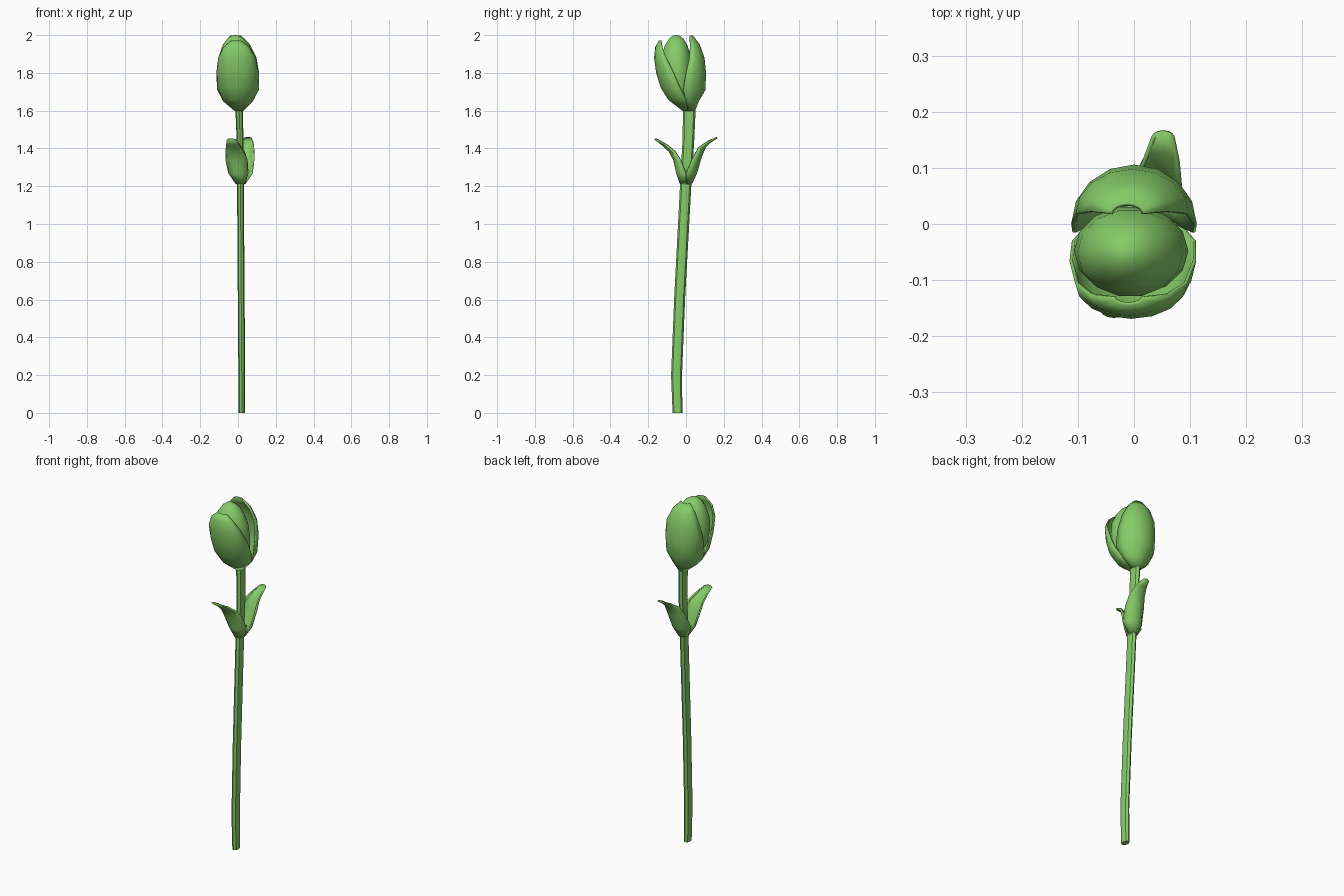
import bpy, bmesh, math

green = bpy.data.materials.new("green")
green.diffuse_color = (0.24, 0.6, 0.14, 1)


def finish(name, bm, thick=0):
    me = bpy.data.meshes.new(name)
    bmesh.ops.recalc_face_normals(bm, faces=bm.faces[:])
    bm.to_mesh(me)
    bm.free()
    ob = bpy.data.objects.new(name, me)
    bpy.context.collection.objects.link(ob)
    me.materials.append(green)
    if thick:
        mod = ob.modifiers.new("thickness", 'SOLIDIFY')
        mod.thickness = thick
        mod.offset = 0
    bpy.ops.object.select_all(action='DESELECT')
    ob.select_set(True)
    bpy.context.view_layer.objects.active = ob
    bpy.ops.object.shade_smooth_by_angle(angle=math.radians(40))
    return ob


def tube(name, rows, sides):
    """Closed loft of ellipses; rows are (z, cx, cy, rx, ry)."""
    bm = bmesh.new()
    rings = [[bm.verts.new((cx + rx * math.cos(2 * math.pi * i / sides),
                            cy + ry * math.sin(2 * math.pi * i / sides), z))
              for i in range(sides)] for z, cx, cy, rx, ry in rows]
    for a, b in zip(rings, rings[1:]):
        for i in range(sides):
            j = (i + 1) % sides
            bm.faces.new((a[i], a[j], b[j], b[i]))
    bm.faces.new(rings[0])
    bm.faces.new(rings[-1])
    return finish(name, bm)


def shell(name, rows, segs, thick):
    """Curved sheet of half ellipses; rows are (z, cx, crest y, edge y, half width)."""
    bm = bmesh.new()
    grid = []
    for z, cx, crest, edge, w in rows:
        angles = [math.pi * (i / segs - 0.5) for i in range(segs + 1)]
        grid.append([bm.verts.new((cx + w * math.sin(t),
                                   edge + (crest - edge) * math.cos(t), z)) for t in angles])
    for a, b in zip(grid, grid[1:]):
        for i in range(segs):
            bm.faces.new((a[i], a[i + 1], b[i + 1], b[i]))
    return finish(name, bm, thick)


# Stem, gently leaning
tube("stem", [(0, 0.02, -0.045, 0.017, 0.026), (0.2, 0.02, -0.05, 0.018, 0.029),
              (0.6, 0.017, -0.034, 0.018, 0.029), (1.2, 0.013, -0.002, 0.018, 0.03),
              (1.45, 0.011, 0.013, 0.018, 0.031), (1.63, 0.005, 0.018, 0.02, 0.034)], 8)

# Inner bud
tube("inner_bud", [(1.62, 0, 0.0, 0.025, 0.025), (1.68, 0, -0.02, 0.07, 0.05),
                   (1.75, -0.003, -0.04, 0.096, 0.07), (1.82, -0.005, -0.048, 0.102, 0.08),
                   (1.89, -0.007, -0.052, 0.094, 0.078), (1.945, -0.01, -0.052, 0.072, 0.062),
                   (1.98, -0.012, -0.052, 0.045, 0.04), (1.996, -0.014, -0.052, 0.022, 0.02),
                   (2.0, -0.014, -0.052, 0.006, 0.006)], 14)

# Outer petals
shell("front_petal", [(1.6, 0.005, -0.015, 0.015, 0.02), (1.66, 0, -0.092, 0.0, 0.082),
                      (1.72, 0, -0.13, -0.03, 0.108), (1.8, -0.002, -0.155, -0.065, 0.11),
                      (1.88, -0.005, -0.166, -0.105, 0.097), (1.935, -0.008, -0.16, -0.125, 0.068),
                      (1.97, -0.01, -0.142, -0.13, 0.025)], 8, 0.006)
shell("back_petal", [(1.6, 0.005, 0.045, 0.01, 0.02), (1.65, 0, 0.065, 0.0, 0.075),
                     (1.71, 0, 0.1, -0.015, 0.107), (1.8, 0, 0.103, 0.0, 0.109),
                     (1.88, -0.003, 0.095, 0.018, 0.098), (1.95, -0.008, 0.07, 0.022, 0.068),
                     (1.995, -0.012, 0.035, 0.018, 0.028)], 8, 0.006)

# Stem leaves
shell("back_leaf", [(1.215, 0.015, 0.03, 0.0, 0.022), (1.27, 0.022, 0.055, 0.0, 0.053),
                    (1.35, 0.032, 0.078, 0.035, 0.052), (1.405, 0.04, 0.1, 0.066, 0.042),
                    (1.435, 0.048, 0.13, 0.11, 0.03), (1.457, 0.052, 0.165, 0.155, 0.017)], 6, 0.008)
shell("front_leaf", [(1.215, 0.012, -0.03, 0.0, 0.022), (1.27, 0.002, -0.048, 0.0, 0.05),
                     (1.34, -0.008, -0.064, -0.028, 0.055), (1.385, -0.016, -0.088, -0.058, 0.047),
                     (1.42, -0.026, -0.125, -0.1, 0.034), (1.45, -0.036, -0.165, -0.155, 0.02)], 6, 0.008)

# Leaf joint closing the underside
tube("leaf_joint", [(1.21, 0.013, 0, 0.02, 0.028), (1.225, 0.013, 0, 0.03, 0.034),
                    (1.27, 0.013, 0.002, 0.03, 0.036)], 8)
